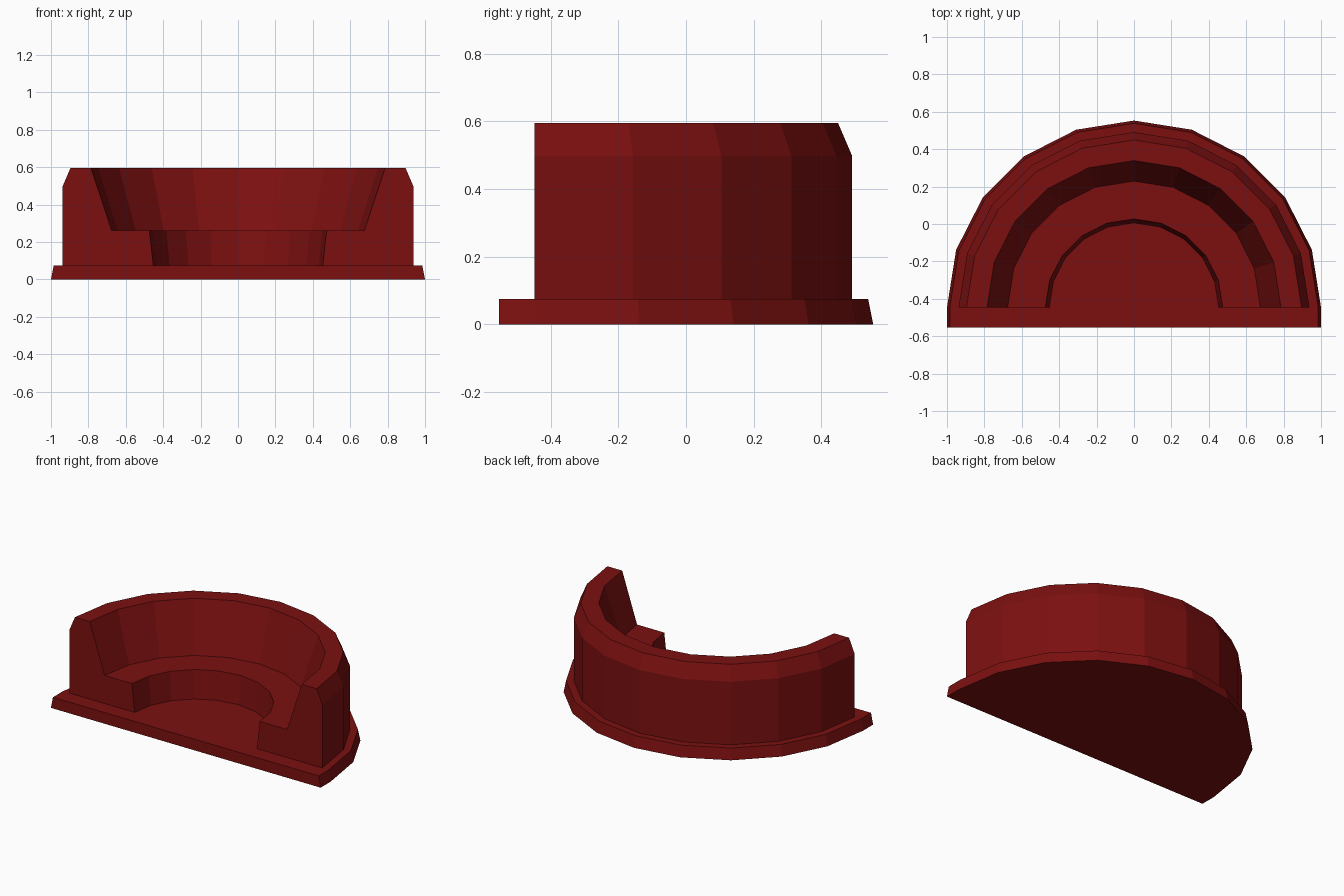
import bpy, bmesh
from math import cos, sin, pi

if "Cube" in bpy.data.objects:
    bpy.data.objects.remove(bpy.data.objects["Cube"])

CY = -0.447          # y of the arc centre
FRONT = -0.553       # y of the flat front edge
STEPS = 10           # half of a 20-sided circle

red = bpy.data.materials.new("dark_red")
red.diffuse_color = (0.2, 0.005, 0.005, 1)
red.use_nodes = True
red.node_tree.nodes["Principled BSDF"].inputs["Base Color"].default_value = red.diffuse_color


def arc(r, z):
    return [(r * cos(pi * i / STEPS), CY + r * sin(pi * i / STEPS), z)
            for i in range(STEPS + 1)]


def finish(name, bm):
    bmesh.ops.recalc_face_normals(bm, faces=bm.faces)
    mesh = bpy.data.meshes.new(name)
    bm.to_mesh(mesh)
    bm.free()
    mesh.materials.append(red)
    bpy.context.collection.objects.link(bpy.data.objects.new(name, mesh))


# Base plate: half disc with a straight front strip and slightly tapered rim
bm = bmesh.new()
rings = []
for r, z in ((1.0, 0.0), (0.985, 0.075)):
    pts = [(r, FRONT, z)] + arc(r, z) + [(-r, FRONT, z)]
    rings.append([bm.verts.new(p) for p in pts])
    bm.faces.new(rings[-1])
low, high = rings
for i in range(len(low)):
    j = (i + 1) % len(low)
    bm.faces.new((low[i], low[j], high[j], high[i]))
finish("base_plate", bm)

# Curved wall: stepped cross-section (radius, height) swept through a half turn
profile = [(0.938, 0.075), (0.938, 0.497), (0.896, 0.595), (0.786, 0.595),
           (0.676, 0.263), (0.474, 0.263), (0.453, 0.075)]
bm = bmesh.new()
rows = [[bm.verts.new(p) for p in arc(r, z)] for r, z in profile]
n = len(rows)
for k in range(n):
    a, b = rows[k], rows[(k + 1) % n]
    for i in range(STEPS):
        bm.faces.new((a[i], a[i + 1], b[i + 1], b[i]))
for end in (0, STEPS):
    bm.faces.new([row[end] for row in rows])
finish("curved_wall", bm)
